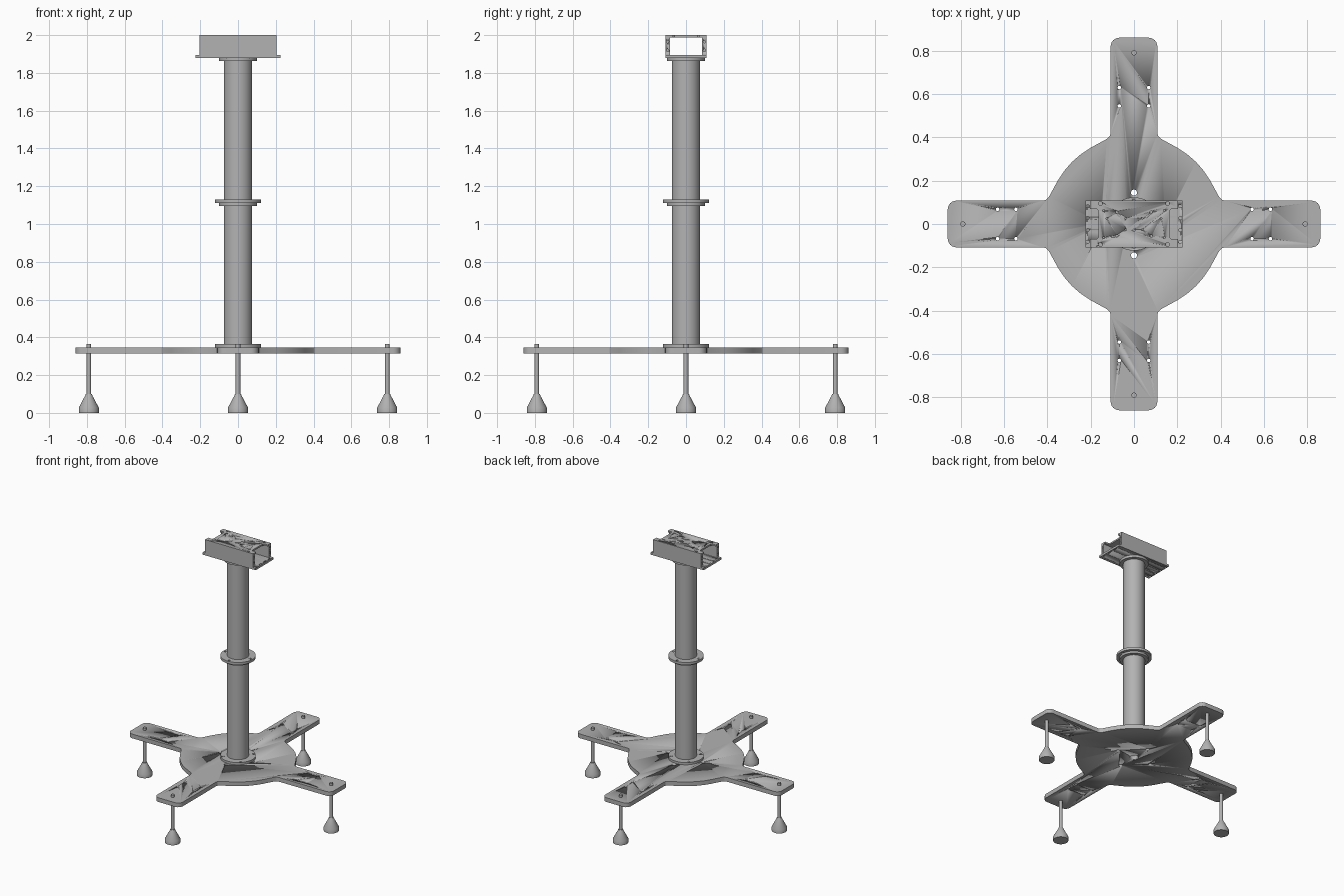
import bpy, bmesh, math
from math import pi, cos, sin
from mathutils import Matrix

old = bpy.data.objects.get("Cube")
if old:
    bpy.data.objects.remove(old)

grey = bpy.data.materials.new("machined grey")
grey.use_nodes = True
COLOR = (0.45, 0.45, 0.45, 1)
grey.diffuse_color = COLOR
grey.node_tree.nodes["Principled BSDF"].inputs["Base Color"].default_value = COLOR


def finish(name, bm, smooth=True):
    bmesh.ops.recalc_face_normals(bm, faces=bm.faces)
    mesh = bpy.data.meshes.new(name)
    bm.to_mesh(mesh)
    bm.free()
    mesh.materials.append(grey)
    obj = bpy.data.objects.new(name, mesh)
    bpy.context.collection.objects.link(obj)
    if smooth:
        activate(obj)
        bpy.ops.object.shade_smooth_by_angle(angle=math.radians(30))
    return obj


def activate(obj):
    bpy.ops.object.select_all(action='DESELECT')
    obj.select_set(True)
    bpy.context.view_layer.objects.active = obj


def plate(name, outline, z0, z1):
    """Extrude a flat outline between two heights."""
    bm = bmesh.new()
    face = bm.faces.new([bm.verts.new((x, y, z0)) for x, y in outline])
    ext = bmesh.ops.extrude_face_region(bm, geom=[face])
    verts = [g for g in ext["geom"] if isinstance(g, bmesh.types.BMVert)]
    bmesh.ops.translate(bm, verts=verts, vec=(0, 0, z1 - z0))
    return finish(name, bm)


def rect(x, y):
    return [(-x, -y), (x, -y), (x, y), (-x, y)]


def lathe(name, profile, x=0, y=0, steps=48):
    """Spin a closed radius/height profile about a vertical axis."""
    bm = bmesh.new()
    vs = [bm.verts.new((r, 0, z)) for r, z in profile]
    es = [bm.edges.new((vs[i], vs[(i + 1) % len(vs)])) for i in range(len(vs))]
    bmesh.ops.spin(bm, geom=vs + es, cent=(0, 0, 0), axis=(0, 0, 1),
                   angle=2 * pi, steps=steps, use_duplicate=False)
    bmesh.ops.remove_doubles(bm, verts=bm.verts, dist=1e-4)
    bmesh.ops.translate(bm, verts=bm.verts, vec=(x, y, 0))
    return finish(name, bm)


def drill(obj, holes, z0, z1, along_x=False):
    """Cut round holes (a, b, radius) through a part."""
    bm = bmesh.new()
    for a, b, r in holes:
        mat = Matrix.Translation((a, b, (z0 + z1) / 2))
        if along_x:
            mat = Matrix.Translation(((z0 + z1) / 2, a, b)) @ Matrix.Rotation(pi / 2, 4, 'Y')
        bmesh.ops.create_cone(bm, cap_ends=True, segments=16, radius1=r, radius2=r,
                              depth=z1 - z0, matrix=mat)
    cutter = finish("hole_cutter", bm)
    cutter.hide_render = True
    mod = obj.modifiers.new("holes", 'BOOLEAN')
    mod.operation, mod.solver, mod.object = 'DIFFERENCE', 'EXACT', cutter
    activate(obj)
    bpy.ops.object.modifier_apply(modifier=mod.name)
    bpy.data.objects.remove(cutter)


def around(a, b, r):
    """Repeat one hole at four quarter turns."""
    return [(a, b, r), (-b, a, r), (-a, -b, r), (b, -a, r)]


def mirrored(a, b, r):
    return [(sx * a, sy * b, r) for sx in (1, -1) for sy in (1, -1)]


# Base plate: round centre blending into four rounded arms
HALF, REACH, ROUND = 0.108, 0.86, 0.04
corner = [(REACH - ROUND + ROUND * cos(t * pi / 12), HALF - ROUND + ROUND * sin(t * pi / 12))
          for t in range(7)]
blend = [(0.42, 0.108), (0.405, 0.112), (0.393, 0.125)]
quarter = corner + blend + [(0.405 * cos(math.radians(a)), 0.405 * sin(math.radians(a)))
                            for a in (29, 37, 45, 53, 61)]
quarter += [(y, x) for x, y in reversed(blend)]
outline = []
for k in range(4):
    c, s = cos(k * pi / 2), sin(k * pi / 2)
    arm = [(x, -y) for x, y in reversed(corner)] + quarter
    outline += [(c * x - s * y, s * x + c * y) for x, y in arm]
base = plate("base_plate", outline, 0.315, 0.347)
holes = [(0, 0, 0.03)] + around(0.145, 0, 0.014)
for d in (0.545, 0.63):
    for side in (0.068, -0.068):
        holes += around(d, side, 0.008)
drill(base, holes, 0.25, 0.4)

# Levelling feet with threaded rods through the arm ends
for name, x, y in (("right", -0.79, 0), ("left", 0.79, 0), ("front", 0, -0.79), ("back", 0, 0.79)):
    lathe(name + "_foot", [(0, 0), (0.053, 0), (0.053, 0.028), (0.02, 0.09), (0.016, 0.1),
                           (0.012, 0.1), (0.012, 0.365), (0, 0.365)], x, y, 32)


# Column tubes and flanges
def ring(name, inner, outer, z0, z1):
    return lathe(name, [(inner, z0), (outer, z0), (outer, z1), (inner, z1)])


ring("lower_column", 0.065, 0.075, 0.347, 1.095)
ring("upper_column", 0.065, 0.075, 1.13, 1.865)
foot_flange = ring("foot_flange", 0.065, 0.123, 0.347, 0.364)
ring("lower_joint_collar", 0.065, 0.1, 1.095, 1.111)
joint = ring("joint_flange", 0.065, 0.123, 1.111, 1.13)
ring("top_collar", 0.065, 0.1, 1.862, 1.88)
drill(joint, around(0.105, 0, 0.008), 1.0, 1.2)
drill(foot_flange, around(0.078, 0.078, 0.007), 0.355, 0.4)

# Head: base plate, two side walls and a notched cover
floor = plate("head_floor", rect(0.225, 0.108), 1.88, 1.896)
drill(floor, mirrored(0.214, 0.082, 0.007) + mirrored(0.214, 0.028, 0.007), 1.8, 1.95)

for name, side in (("front_wall", -1), ("back_wall", 1)):
    wall = plate(name, [(x, side * 0.097 + y) for x, y in rect(0.203, 0.011)], 1.896, 1.988)
    for x0, x1 in ((-0.25, -0.17), (0.17, 0.25)):
        drill(wall, [(side * 0.097, z, 0.006) for z in (1.92, 1.965)], x0, x1, True)

end = [(0.203, -0.108), (0.203, -0.07), (0.172, -0.07), (0.165, -0.062),
       (0.165, 0.062), (0.172, 0.07), (0.203, 0.07), (0.203, 0.108)]
cover = plate("head_cover", end + [(-x, -y) for x, y in end], 1.988, 2.0)
screws = mirrored(0.155, 0.095, 0.009) + mirrored(0.14, 0.062, 0.005)
screws += mirrored(0.08, 0.055, 0.006) + mirrored(0.038, 0.026, 0.004)
screws += [(0, -0.028, 0.005), (0.125, 0.026, 0.004), (-0.125, 0.026, 0.004)]
drill(cover, screws, 1.993, 2.05)
